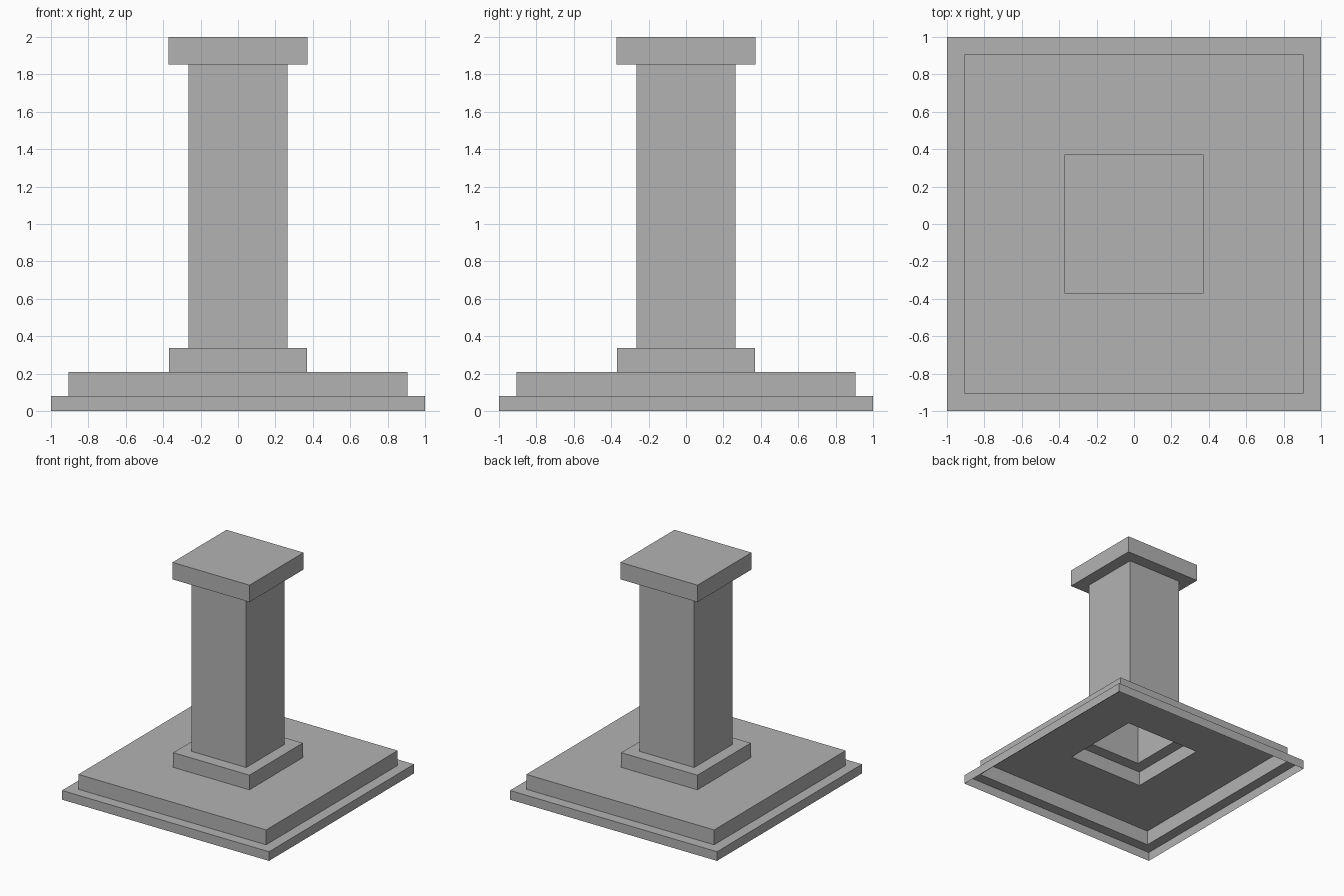
import bpy
import bmesh

default_cube = bpy.data.objects.get("Cube")
if default_cube:
    bpy.data.objects.remove(default_cube, do_unlink=True)

# Plain stone grey
stone = bpy.data.materials.new("stone_grey")
stone.use_nodes = True
colour = (0.45, 0.45, 0.45, 1.0)
stone.diffuse_color = colour
stone.node_tree.nodes["Principled BSDF"].inputs["Base Color"].default_value = colour


def square_shell(name, profile, closed_top=False):
    """Skin square rings, given as (half width, height), into a hollow shell."""
    bm = bmesh.new()
    rings = [[bm.verts.new((sx * half, sy * half, z))
              for sx, sy in ((-1, -1), (1, -1), (1, 1), (-1, 1))]
             for half, z in profile]
    for low, high in zip(rings, rings[1:]):
        for i in range(4):
            j = (i + 1) % 4
            bm.faces.new((low[i], low[j], high[j], high[i]))
    if closed_top:
        bm.faces.new(rings[-1])
    mesh = bpy.data.meshes.new(name)
    bm.to_mesh(mesh)
    bm.free()
    mesh.materials.append(stone)
    obj = bpy.data.objects.new(name, mesh)
    bpy.context.collection.objects.link(obj)
    return obj


# Half widths and heights of the steps
slab, step, plinth, shaft, capital = 1.0, 0.907, 0.368, 0.265, 0.372
slab_top, step_top, plinth_top, shaft_top, top = 0.08, 0.21, 0.338, 1.852, 2.0

# Each part is a wall with the ledge leading to the next part; open underneath
square_shell("base_slab", [(slab, 0), (slab, slab_top), (step, slab_top)])
square_shell("base_step", [(step, slab_top), (step, step_top), (plinth, step_top)])
square_shell("plinth", [(plinth, step_top), (plinth, plinth_top), (shaft, plinth_top)])
square_shell("shaft", [(shaft, plinth_top), (shaft, shaft_top)])
square_shell("capital", [(shaft, shaft_top), (capital, shaft_top), (capital, top)],
             closed_top=True)
